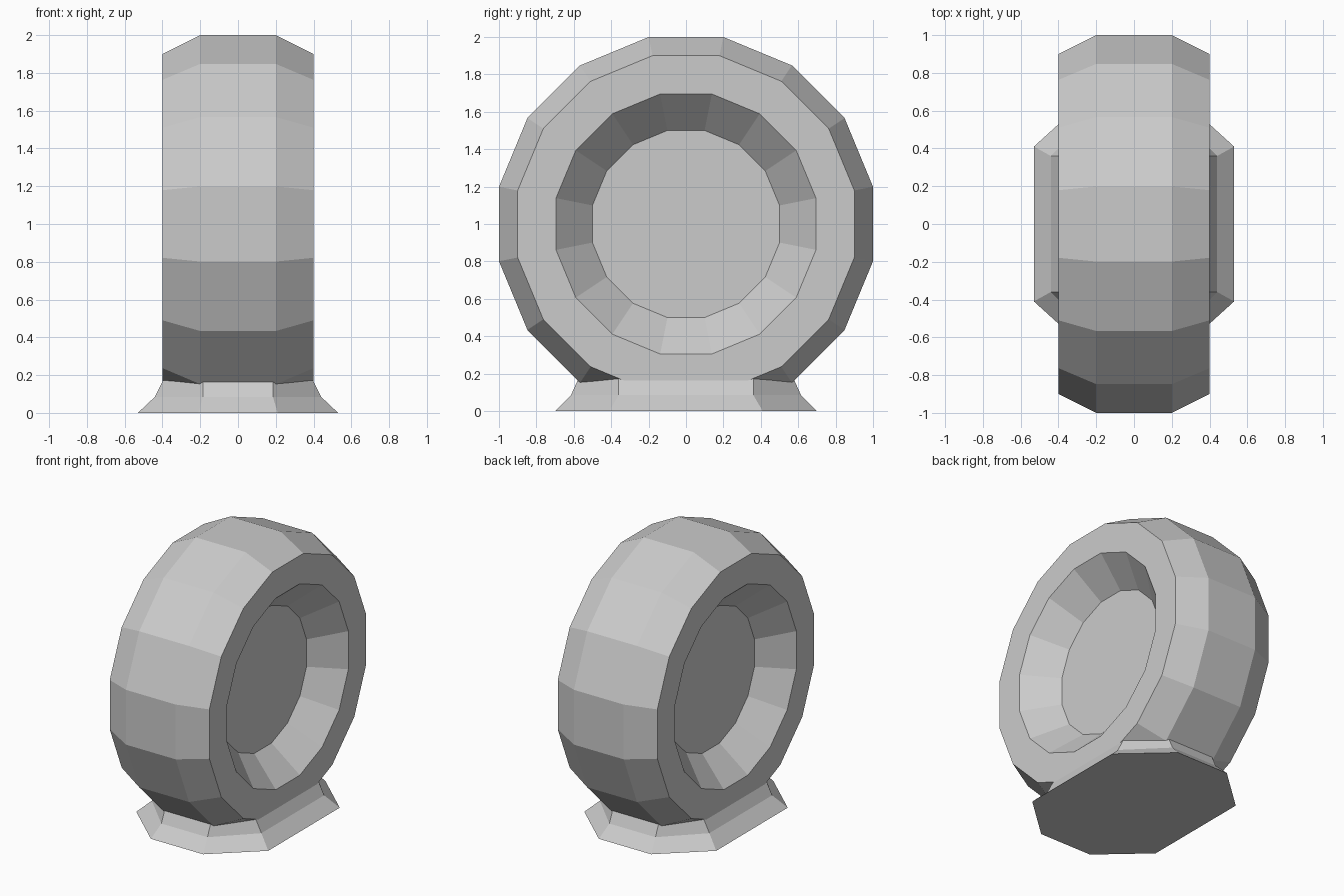
import bpy, bmesh
from math import sin, cos, pi

if "Cube" in bpy.data.objects:
    bpy.data.objects.remove(bpy.data.objects["Cube"])


def loft(name, rings):
    """Skin a stack of closed rings and cap both ends."""
    bm = bmesh.new()
    loops = [[bm.verts.new(p) for p in ring] for ring in rings]
    n = len(loops[0])
    for a, b in zip(loops, loops[1:]):
        for i in range(n):
            j = (i + 1) % n
            bm.faces.new((a[i], a[j], b[j], b[i]))
    bm.faces.new(loops[0][::-1])
    bm.faces.new(loops[-1])
    bmesh.ops.recalc_face_normals(bm, faces=bm.faces)
    mesh = bpy.data.meshes.new(name)
    bm.to_mesh(mesh)
    bm.free()
    obj = bpy.data.objects.new(name, mesh)
    bpy.context.collection.objects.link(obj)
    return obj


def wheel_ring(x, apothem, sides=16):
    r = apothem / cos(pi / sides)
    angles = [(i + 0.5) * 2 * pi / sides for i in range(sides)]
    return [(x, r * cos(a), 1 + r * sin(a)) for a in angles]


def base_ring(z, hx, hy, cx, cy):
    """Rectangle hx by hy with corners cut back to cx and cy."""
    return [(hx, -cy, z), (hx, cy, z), (cx, hy, z), (-cx, hy, z),
            (-hx, cy, z), (-hx, -cy, z), (-cx, -hy, z), (cx, -hy, z)]


# Thick tyre with a dished hub on both sides
half = [(0.2, 0.5), (0.4, 0.695), (0.4, 0.9), (0.2, 1.0)]
profile = [(-x, r) for x, r in half] + half[::-1]
loft("tyre", [wheel_ring(x, r) for x, r in profile])

# Flared octagonal foot, its top buried in the tyre
loft("foot", [base_ring(0.0, 0.53, 0.70, 0.21, 0.41),
              base_ring(0.085, 0.44, 0.615, 0.185, 0.36),
              base_ring(0.24, 0.362, 0.545, 0.185, 0.36)])
